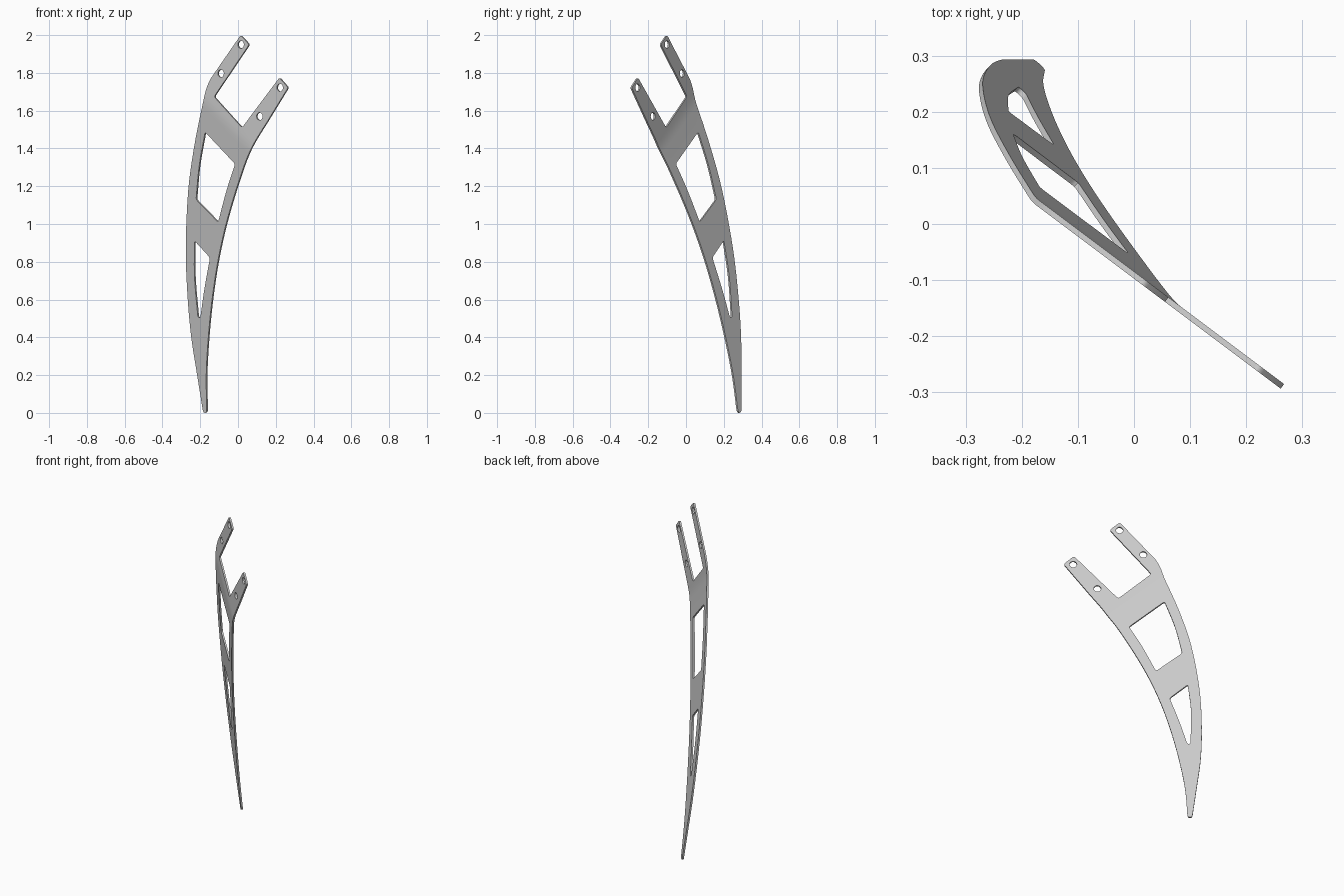
import bpy, bmesh, math
from mathutils import Vector

if "Cube" in bpy.data.objects:
    bpy.data.objects.remove(bpy.data.objects["Cube"])

# All outlines are drawn in front projection (x, z), then laid on the folded plate
BEND, SOFT, THICK = 1.471, 0.04, 0.01


def spline(pts, n=6):
    """Smooth curve through the points."""
    p = [Vector(q) for q in pts]
    p = [2 * p[0] - p[1]] + p + [2 * p[-1] - p[-2]]
    out = []
    for a, b, c, d in zip(p, p[1:], p[2:], p[3:]):
        for i in range(n):
            t = i / n
            out.append(0.5 * (2 * b + (c - a) * t + (2 * a - 5 * b + 4 * c - d) * t * t
                              + (3 * b - a - 3 * c + d) * t ** 3))
    return out + [p[-2]]


def rounded(pts, r=0.012, n=4):
    """Closed polygon with sharp corners rounded off."""
    pts = [Vector(p) for p in pts]
    out = []
    for i, p in enumerate(pts):
        u, v = pts[i - 1] - p, pts[(i + 1) % len(pts)] - p
        if abs(u.angle(v) - math.pi) < math.radians(20):
            out.append(p)
            continue
        a = p + u.normalized() * min(r, u.length * 0.45)
        b = p + v.normalized() * min(r, v.length * 0.45)
        for k in range(n + 1):
            t = k / n
            out.append(a * (1 - t) ** 2 + p * 2 * t * (1 - t) + b * t * t)
    return out


def bolt_hole(x, z, r=0.02, n=24):
    # round in the tab plane, so narrower in x when seen from the front
    return [Vector((x + 0.8 * r * math.cos(k * math.tau / n),
                    z + r * math.sin(k * math.tau / n))) for k in range(n)]


# Outer outline: curved back edge, two tabs, curved front edge, blunt tip
back_edge = spline([(-0.183, 0.014), (-0.213, 0.2), (-0.244, 0.4), (-0.264, 0.62), (-0.273, 0.88),
                    (-0.26, 1.18), (-0.227, 1.42), (-0.185, 1.63), (-0.165, 1.715), (-0.143, 1.768)])
tabs = [(0.017, 2.0), (0.062, 1.95), (-0.124, 1.674), (0.024, 1.51), (0.222, 1.775), (0.268, 1.722)]
front_edge = spline([(0.17, 1.562), (0.07, 1.394), (0.002, 1.21), (-0.06, 1.0), (-0.104, 0.8),
                     (-0.134, 0.6), (-0.154, 0.4), (-0.165, 0.2), (-0.162, 0.012)])
tip = [(-0.166, 0.003), (-0.173, 0.0), (-0.179, 0.004)]
outline = rounded(list(back_edge) + tabs + list(front_edge) + tip)

# Two lightening windows
upper_window = rounded(spline([(-0.171, 1.487), (-0.202, 1.31), (-0.219, 1.13)])
                       + [Vector((-0.102, 1.01))]
                       + spline([(-0.102, 1.01), (-0.057, 1.18), (-0.012, 1.318)])[1:])
lower_window = rounded(spline([(-0.227, 0.912), (-0.227, 0.72), (-0.209, 0.505)])
                       + spline([(-0.196, 0.505), (-0.174, 0.66), (-0.145, 0.822)]))
holes = [bolt_hole(*c) for c in ((0.018, 1.95), (-0.088, 1.797), (0.225, 1.722), (0.117, 1.57))]

# Fill the outline around the openings
bm = bmesh.new()
for loop in [outline, upper_window, lower_window] + holes:
    vs = [bm.verts.new((p.x, 0, p.y)) for p in loop]
    for a, b in zip(vs, vs[1:] + vs[:1]):
        bm.edges.new((a, b))
bmesh.ops.remove_doubles(bm, verts=bm.verts[:], dist=0.0003)
bmesh.ops.triangle_fill(bm, edges=bm.edges[:], use_beauty=True, normal=(0, -1, 0))

# Cut bend lines, then fold the lower blade back from the upright tab plane
for k in (-1, -0.5, 0, 0.5, 1):
    bmesh.ops.bisect_plane(bm, geom=bm.verts[:] + bm.edges[:] + bm.faces[:],
                           plane_co=(0, 0, BEND + k * SOFT), plane_no=(1.05, 0, 1))
for v in bm.verts:
    d = v.co.z + 1.05 * v.co.x - BEND
    fold = d if d < -SOFT else 0 if d > SOFT else -(SOFT - d) ** 2 / (4 * SOFT)
    v.co.y = -0.091 - 0.75 * v.co.x - 0.1477 * fold
bmesh.ops.recalc_face_normals(bm, faces=bm.faces[:])
mesh = bpy.data.meshes.new("bent_bracket_plate")
bm.to_mesh(mesh)
bm.free()
plate = bpy.data.objects.new("bent_bracket_plate", mesh)
bpy.context.collection.objects.link(plate)

# Sheet thickness and shading
solid = plate.modifiers.new("thickness", 'SOLIDIFY')
solid.thickness, solid.offset = THICK, 0
bpy.context.view_layer.objects.active = plate
plate.select_set(True)
bpy.ops.object.modifier_apply(modifier="thickness")
bpy.ops.object.shade_smooth_by_angle(angle=math.radians(30))
